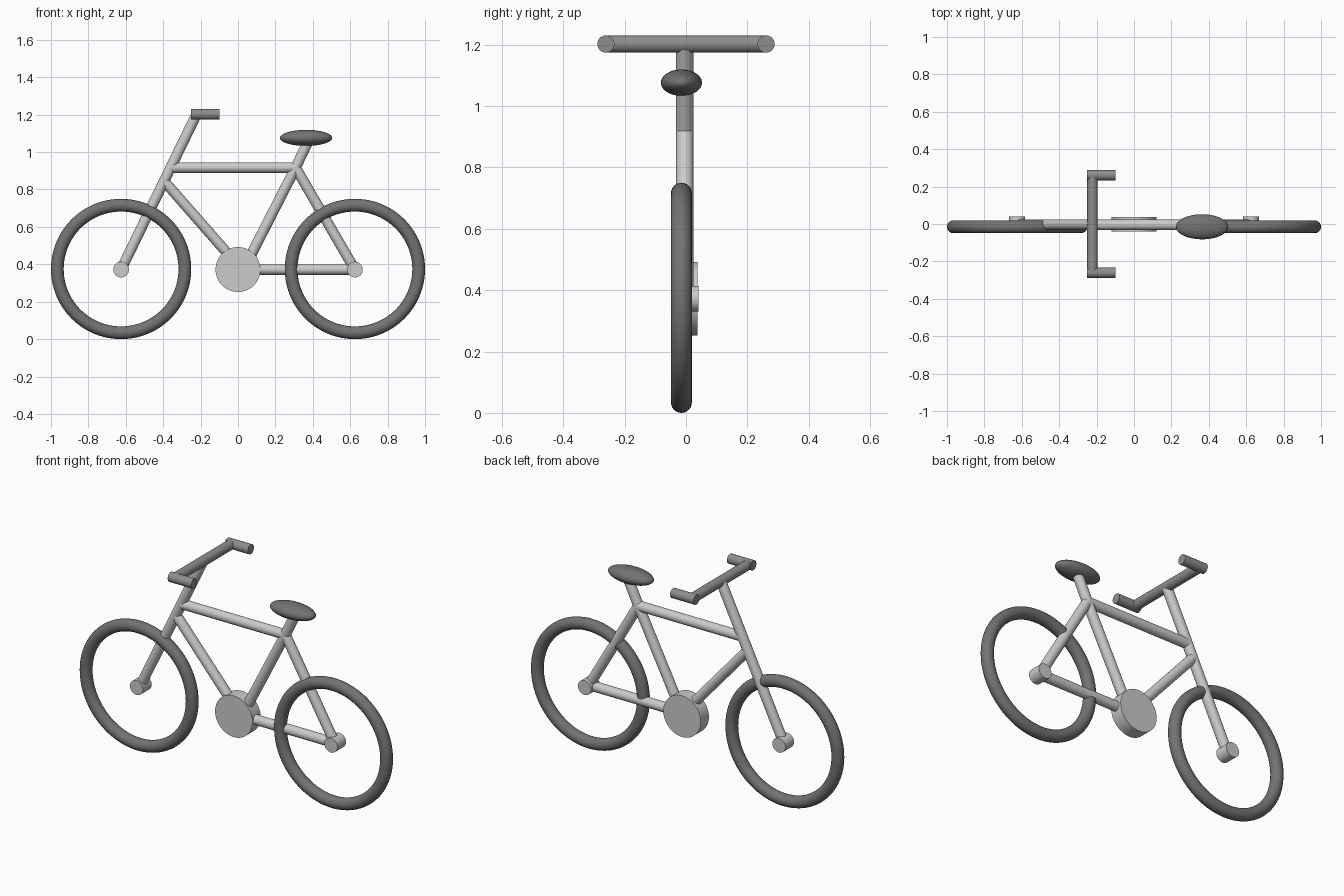
import bpy
import math
from mathutils import Vector

if "Cube" in bpy.data.objects:
    bpy.data.objects.remove(bpy.data.objects["Cube"])

FRAME_Y = -0.004   # frame tubes sit just off the centre plane
WHEEL_Y = -0.015
TUBE_R = 0.028
WHEEL_Z = 0.375
AXLE_Z = 0.372


def grey(name, value):
    mat = bpy.data.materials.new(name)
    mat.diffuse_color = (value, value, value, 1)
    mat.use_nodes = True
    mat.node_tree.nodes["Principled BSDF"].inputs["Base Color"].default_value = mat.diffuse_color
    return mat


METAL = grey("frame_grey", 0.58)
DARK = grey("bar_grey", 0.27)
RUBBER = grey("tyre_grey", 0.17)


def finish(name, mat):
    obj = bpy.context.object
    obj.name = name
    obj.data.materials.append(mat)
    bpy.ops.object.shade_smooth_by_angle(angle=math.radians(40))


def rod(name, start, end, radius=TUBE_R, mat=METAL, sides=40):
    """Capped cylinder between two points."""
    a, b = Vector(start), Vector(end)
    axis = b - a
    bpy.ops.mesh.primitive_cylinder_add(
        vertices=sides, radius=radius, depth=axis.length, location=(a + b) / 2,
        rotation=axis.to_track_quat('Z', 'Y').to_euler())
    finish(name, mat)


# Tyres and hubs
for name, x in (("front", -0.625), ("rear", 0.625)):
    bpy.ops.mesh.primitive_torus_add(
        major_radius=0.341, minor_radius=0.034, major_segments=96, minor_segments=24,
        location=(x, WHEEL_Y, WHEEL_Z), rotation=(math.pi / 2, 0, 0))
    finish(name + "_tyre", RUBBER)
    rod(name + "_hub", (x, -0.04, AXLE_Z), (x, 0.04, AXLE_Z), 0.042)

# Frame tubes, given as (x, z) end points
tubes = {
    "fork_and_stem": ((-0.625, 0.372), (-0.225, 1.195)),
    "top_tube": ((-0.365, 0.917), (0.305, 0.917)),
    "down_tube": ((-0.395, 0.845), (0.02, 0.372)),
    "seat_tube": ((0.03, 0.372), (0.308, 0.917)),
    "seat_post": ((0.308, 0.917), (0.38, 1.067)),
    "seat_stay": ((0.308, 0.917), (0.625, 0.372)),
    "chain_stay": ((0.0, 0.372), (0.625, 0.372)),
}
for name, (a, b) in tubes.items():
    rod(name, (a[0], FRAME_Y, a[1]), (b[0], FRAME_Y, b[1]))

# Crank disc
rod("crank_disc", (0, -0.039, AXLE_Z), (0, 0.037, AXLE_Z), 0.12, sides=64)

# Handlebar with a grip at each end
BAR_X, BAR_Z = -0.222, 1.202
rod("handlebar", (BAR_X, -0.261, BAR_Z), (BAR_X, 0.261, BAR_Z), mat=DARK)
for name, side in (("left_grip", 1), ("right_grip", -1)):
    y = side * 0.261
    rod(name, (-0.25, y, BAR_Z), (-0.10, y, BAR_Z), mat=DARK)

# Seat
bpy.ops.mesh.primitive_uv_sphere_add(segments=48, ring_count=24, radius=1,
                                     location=(0.364, WHEEL_Y, 1.076))
bpy.context.object.scale = (0.14, 0.067, 0.043)
bpy.ops.object.transform_apply(location=False, rotation=False, scale=True)
finish("seat", RUBBER)
